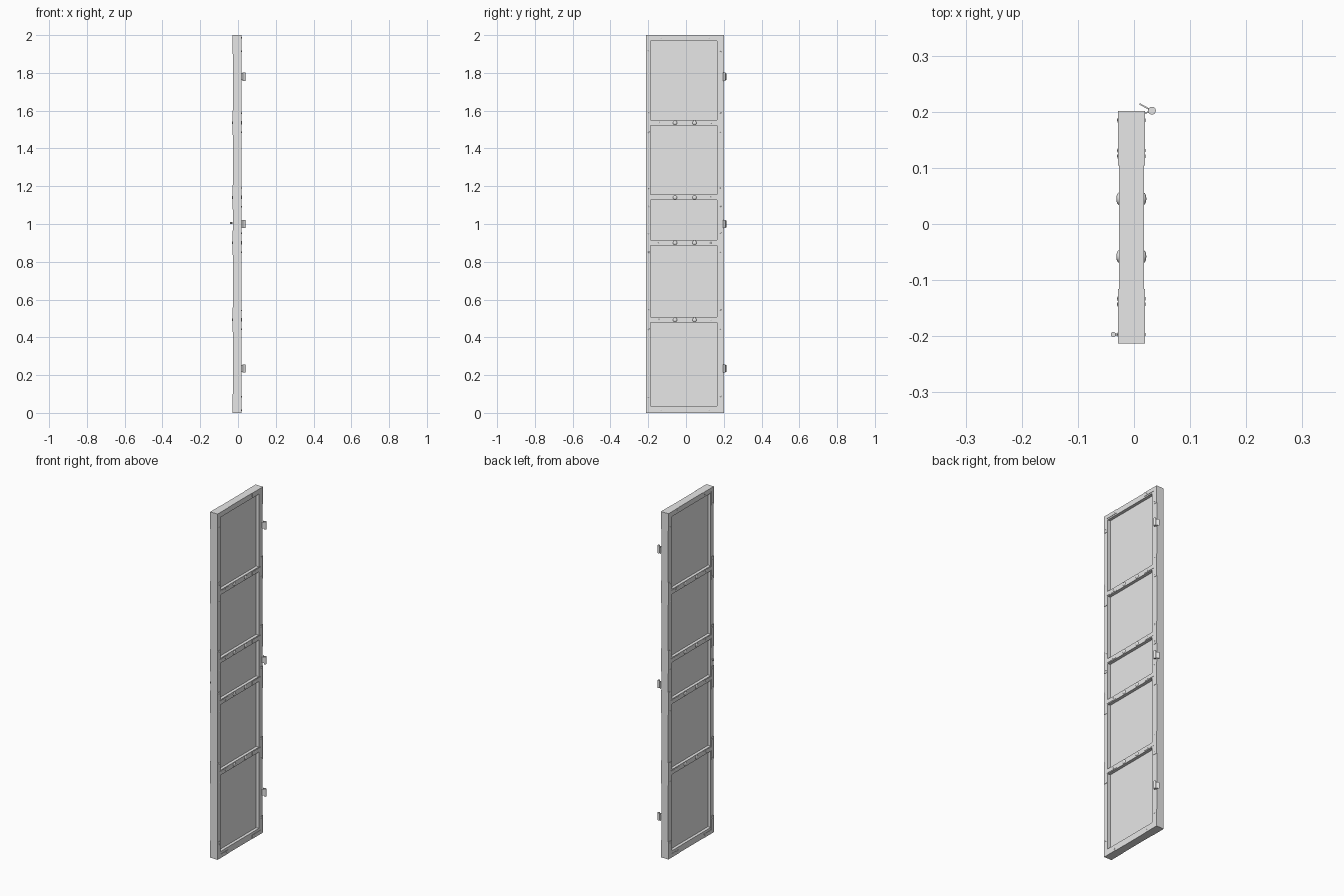
import bpy, bmesh
from math import radians, pi
from mathutils import Matrix, Vector

cube = bpy.data.objects.get("Cube")
if cube:
    bpy.data.objects.remove(cube, do_unlink=True)

grey = bpy.data.materials.new("plain grey")
grey.use_nodes = True
colour = (0.8, 0.8, 0.8, 1)
grey.diffuse_color = colour
grey.node_tree.nodes["Principled BSDF"].inputs["Base Color"].default_value = colour


def finish(name, bm, smooth=False):
    mesh = bpy.data.meshes.new(name)
    bm.to_mesh(mesh)
    bm.free()
    obj = bpy.data.objects.new(name, mesh)
    bpy.context.collection.objects.link(obj)
    mesh.materials.append(grey)
    if smooth:
        bpy.ops.object.select_all(action="DESELECT")
        obj.select_set(True)
        bpy.context.view_layer.objects.active = obj
        bpy.ops.object.shade_smooth_by_angle(angle=radians(40))
    return obj


def box(bm, x0, x1, y0, y1, z0, z1):
    size = Matrix.Diagonal((x1 - x0, y1 - y0, z1 - z0, 1))
    mid = Matrix.Translation(((x0 + x1) / 2, (y0 + y1) / 2, (z0 + z1) / 2))
    bmesh.ops.create_cube(bm, size=1, matrix=mid @ size)


def rod(bm, centre, radius, length, axis="Z", sides=16):
    turn = {"Z": Matrix(), "X": Matrix.Rotation(pi / 2, 4, "Y")}[axis]
    bmesh.ops.create_cone(bm, cap_ends=True, segments=sides, radius1=radius, radius2=radius,
                          depth=length, matrix=Matrix.Translation(centre) @ turn)


def dome(bm, centre, radius, height):
    squash = Matrix.Diagonal((height, radius, radius, 1))
    turn = Matrix.Rotation(pi / 2, 4, "Y")
    bmesh.ops.create_uvsphere(bm, u_segments=16, v_segments=8, radius=1,
                              matrix=Matrix.Translation(centre) @ squash @ turn)


# Main sizes
X0, X1 = -0.027, 0.0175
Y0, Y1 = -0.213, 0.201
IN0, IN1 = -0.187, 0.165
MID = (X0 + X1) / 2
openings = [(0.037, 0.478), (0.507, 0.886), (0.915, 1.126), (1.155, 1.521), (1.55, 1.97)]
rails = [(a[1] + b[0]) / 2 for a, b in zip(openings, openings[1:])]

# Frame with rectangular openings: the face grid is built flat, then thickened
bm = bmesh.new()
ys = [Y0, IN0, IN1, Y1]
zs = [0] + [z for pair in openings for z in pair] + [2]
grid = [[bm.verts.new((X0, y, z)) for z in zs] for y in ys]
for i in range(len(ys) - 1):
    for k in range(len(zs) - 1):
        if i == 1 and k % 2 == 1:
            continue
        bm.faces.new((grid[i][k], grid[i][k + 1], grid[i + 1][k + 1], grid[i + 1][k]))
result = bmesh.ops.extrude_face_region(bm, geom=bm.faces[:])
moved = [v for v in result["geom"] if isinstance(v, bmesh.types.BMVert)]
bmesh.ops.translate(bm, verts=moved, vec=(X1 - X0, 0, 0))
bmesh.ops.recalc_face_normals(bm, faces=bm.faces[:])
bmesh.ops.dissolve_limit(bm, angle_limit=0.01, verts=bm.verts[:], edges=bm.edges[:])
finish("door_frame", bm)

# Recessed panels
for n, (low, high) in enumerate(openings):
    bm = bmesh.new()
    box(bm, MID - 0.005, MID + 0.005, IN0, IN1, low, high)
    finish(f"panel_{n + 1}", bm)

# Joint plates, screws and bolt domes on both faces
PLATE = 0.0018
WIDE = 0.022
for side, x, out in (("left", X1, 1), ("right", X0, -1)):
    plates, screws, bolts = bmesh.new(), bmesh.new(), bmesh.new()
    xa, xb = sorted((x, x + out * PLATE))
    head = x + out * PLATE
    for edge, inward in ((Y0, 1), (Y1, -1)):
        stile = sorted((edge, edge + inward * WIDE))
        arm = sorted((edge + inward * WIDE, edge + inward * 0.097))
        # T plates where the rails meet the stiles
        for z in rails:
            box(plates, xa, xb, *stile, z - 0.065, z + 0.065)
            box(plates, xa, xb, *arm, z - 0.01, z + 0.01)
            for dy, dz in ((0.016, 0.05), (0.016, -0.05), (0.07, 0)):
                dome(screws, (head, edge + inward * dy, z + dz), 0.004, 0.0012)
        # L plates at the corners
        for end, up in ((0, 1), (2, -1)):
            box(plates, xa, xb, *stile, *sorted((end, end + up * 0.1)))
            box(plates, xa, xb, *arm, *sorted((end, end + up * WIDE)))
            for dy, dz in ((0.016, 0.085), (0.08, 0.014)):
                dome(screws, (head, edge + inward * dy, end + up * dz), 0.004, 0.0012)
    for z in rails:
        for y in (-0.058, 0.045):
            dome(bolts, (x, y, z), 0.011, 0.0045)
    finish(f"{side}_joint_plates", plates)
    finish(f"{side}_screws", screws, True)
    finish(f"{side}_bolts", bolts, True)

# Hinges: a pin, a leaf fixed to the door edge and a free leaf
pin = Vector((0.032, 0.202, 0))
for name, z in (("lower", 0.235), ("middle", 1.0), ("upper", 1.78)):
    bm = bmesh.new()
    rod(bm, (pin.x, pin.y, z), 0.007, 0.044)
    for target in (Vector((0.016, 0.196, 0)), Vector((0.01, 0.214, 0))):
        span = target - pin
        middle = (target + pin) / 2
        place = Matrix.Translation((middle.x, middle.y, z))
        turn = span.to_track_quat("X", "Z").to_matrix().to_4x4()
        size = Matrix.Diagonal((span.length, 0.0025, 0.036, 1))
        bmesh.ops.create_cube(bm, size=1, matrix=place @ turn @ size)
    finish(f"{name}_hinge", bm, True)

# Small catch on the right face
bm = bmesh.new()
rod(bm, (-0.032, -0.197, 1.005), 0.0018, 0.01, "X", 10)
rod(bm, (-0.037, -0.197, 1.005), 0.0045, 0.01)
finish("catch_knob", bm, True)
